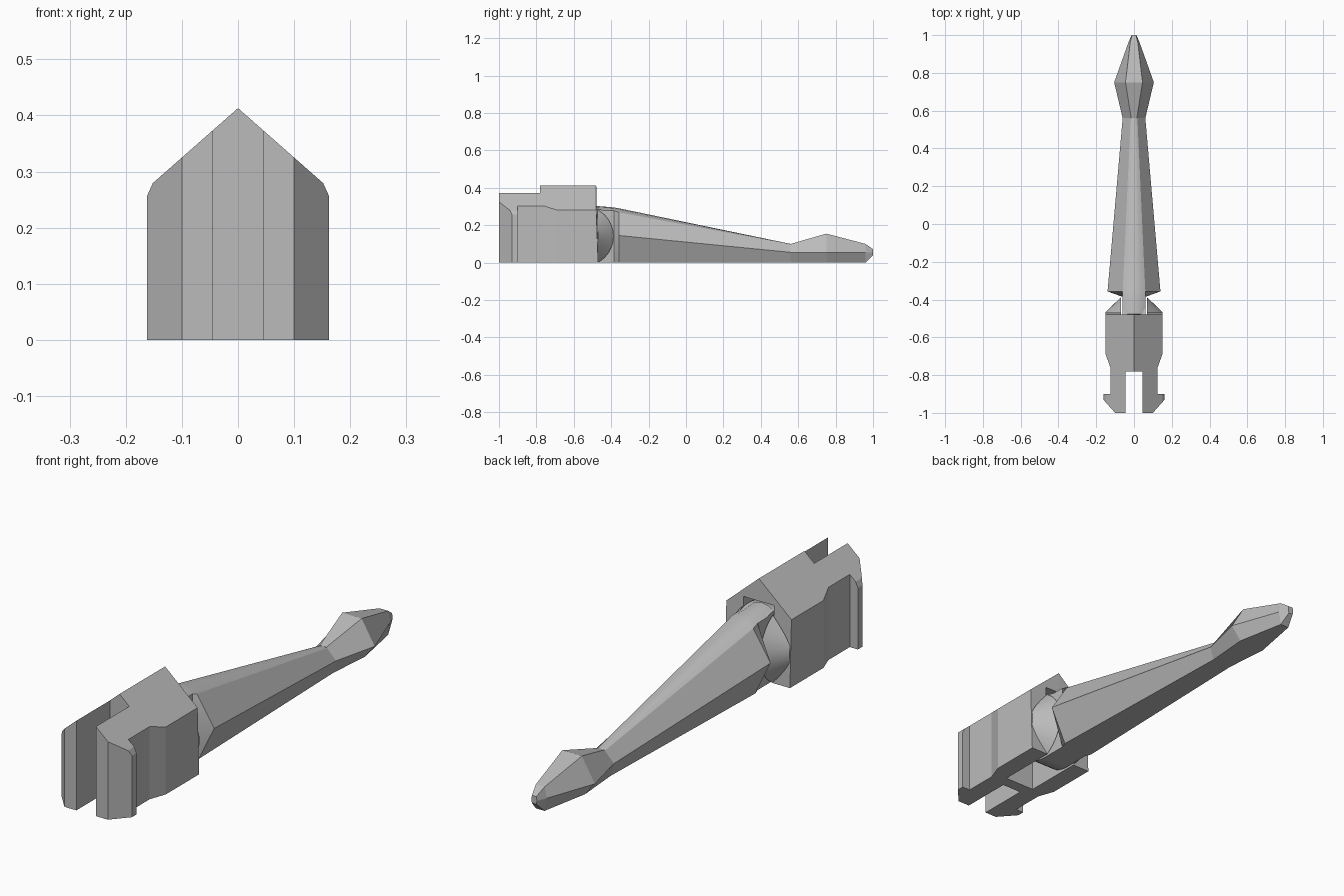
import bpy, bmesh, math
from mathutils import Matrix, Vector

cube = bpy.data.objects.get("Cube")
if cube:
    bpy.data.objects.remove(cube, do_unlink=True)

grey = bpy.data.materials.new("plain grey")
grey.use_nodes = True
colour = (0.5, 0.5, 0.5, 1)
grey.diffuse_color = colour
grey.node_tree.nodes["Principled BSDF"].inputs["Base Color"].default_value = colour


def finish(bm, name):
    bmesh.ops.recalc_face_normals(bm, faces=bm.faces)
    mesh = bpy.data.meshes.new(name)
    bm.to_mesh(mesh)
    bm.free()
    mesh.materials.append(grey)
    obj = bpy.data.objects.new(name, mesh)
    bpy.context.collection.objects.link(obj)
    return obj


def activate(obj):
    bpy.ops.object.select_all(action='DESELECT')
    obj.select_set(True)
    bpy.context.view_layer.objects.active = obj


def smooth(obj, degrees):
    activate(obj)
    bpy.ops.object.shade_smooth_by_angle(angle=math.radians(degrees))


def disc(bm, r1, r2, depth, centre):
    # cone or cylinder whose axis runs along x
    place = Matrix.Translation(centre) @ Matrix.Rotation(math.pi / 2, 4, 'Y')
    bmesh.ops.create_cone(bm, cap_ends=True, segments=48, radius1=r1, radius2=r2,
                          depth=depth, matrix=place)


# Clip body: half outline raised to a sloping roof, then mirrored
outline = [(0, -.78), (.045, -.78), (.045, -1), (.1, -1), (.162, -.93), (.162, -.9),
           (.125, -.9), (.125, -.76), (.15, -.69), (.15, -.47), (0, -.47)]
bm = bmesh.new()
low = [bm.verts.new((x, y, 0)) for x, y in outline]
top = [bm.verts.new((x, y - (.01 if y > -.5 else 0), .413 - .88 * x)) for x, y in outline]
bm.faces.new(low)
bm.faces.new(top)
for i in range(len(low) - 1):
    bm.faces.new((low[i], low[i + 1], top[i + 1], top[i]))
# bevel of the hook's upper edge
bmesh.ops.bisect_plane(bm, geom=bm.verts[:] + bm.edges[:] + bm.faces[:],
                       plane_co=(.152, 0, .279), plane_no=(.91, 0, .41), clear_outer=True)
rim = [e for e in bm.edges if e.is_boundary and max(v.co.x for v in e.verts) > .12]
bmesh.ops.holes_fill(bm, edges=rim, sides=0)
body = finish(bm, "clip_body")
mirror = body.modifiers.new("mirror", 'MIRROR')
mirror.use_clip = True

# Socket opening cut through the body from below and behind
bm = bmesh.new()
bmesh.ops.create_cube(bm, size=1, matrix=Matrix.Translation((0, -.56, .11))
                      @ Matrix.Diagonal((.14, .34, .42, 1)))
cutter = finish(bm, "socket_cutter")
cutter.hide_render = True
cut = body.modifiers.new("socket", 'BOOLEAN')
cut.operation = 'DIFFERENCE'
cut.solver = 'EXACT'
cut.object = cutter
activate(body)
for name in ("mirror", "socket"):
    bpy.ops.object.modifier_apply(modifier=name)
bpy.data.objects.remove(cutter, do_unlink=True)

# Rounded cheeks either side of the joint
for side, name in ((1, "left_cheek"), (-1, "right_cheek")):
    bm = bmesh.new()
    radii = (.161, .082) if side > 0 else (.082, .161)
    disc(bm, *radii, .08, Vector((side * .11, -.549, .141)))
    bmesh.ops.bisect_plane(bm, geom=bm.verts[:] + bm.edges[:] + bm.faces[:],
                           plane_co=(0, -.472, 0), plane_no=(0, -1, 0), clear_outer=True)
    bmesh.ops.holes_fill(bm, edges=[e for e in bm.edges if e.is_boundary], sides=0)
    smooth(finish(bm, name), 30)

# Joint hub inside the socket
bm = bmesh.new()
disc(bm, .145, .145, .12, Vector((0, -.5, .145)))
smooth(finish(bm, "joint_hub"), 30)


def ring(bm, y, bottom_w, bottom_z, mid_w, mid_z, top_w, shoulder_z, top_z):
    half = [(bottom_w, bottom_z), (mid_w, mid_z), (top_w, shoulder_z),
            (top_w * .55, shoulder_z + (top_z - shoulder_z) * .75)]
    points = half + [(0, top_z)] + [(-x, z) for x, z in reversed(half)]
    return [bm.verts.new((x, y, z)) for x, z in points]


def loft(name, sections):
    bm = bmesh.new()
    rings = [ring(bm, *s) for s in sections]
    for a, b in zip(rings, rings[1:]):
        for i in range(len(a)):
            j = (i + 1) % len(a)
            bm.faces.new((a[i], a[j], b[j], b[i]))
    bm.faces.new(rings[0])
    bm.faces.new(rings[-1])
    bmesh.ops.dissolve_degenerate(bm, dist=.0005, edges=bm.edges)
    return finish(bm, name)


# Handle: neck, flared shoulder and long taper
handle = loft("handle", [
    (-.5, .06, 0, .06, .145, .06, .28, .305),
    (-.385, .06, 0, .062, .145, .06, .278, .295),
    (-.357, .07, 0, .14, .145, .06, .268, .29),
    (.56, .045, 0, .06, .055, .018, .097, .1)])
smooth(handle, 25)

# Faceted spearhead tip
loft("tip", [
    (.56, .045, 0, .06, .055, .015, .1, .1),
    (.75, .06, 0, .105, .055, .045, .155, .155),
    (.96, .02, 0, .03, .055, .02, .1, .1),
    (1, .01, .04, .013, .055, .01, .072, .072)])
